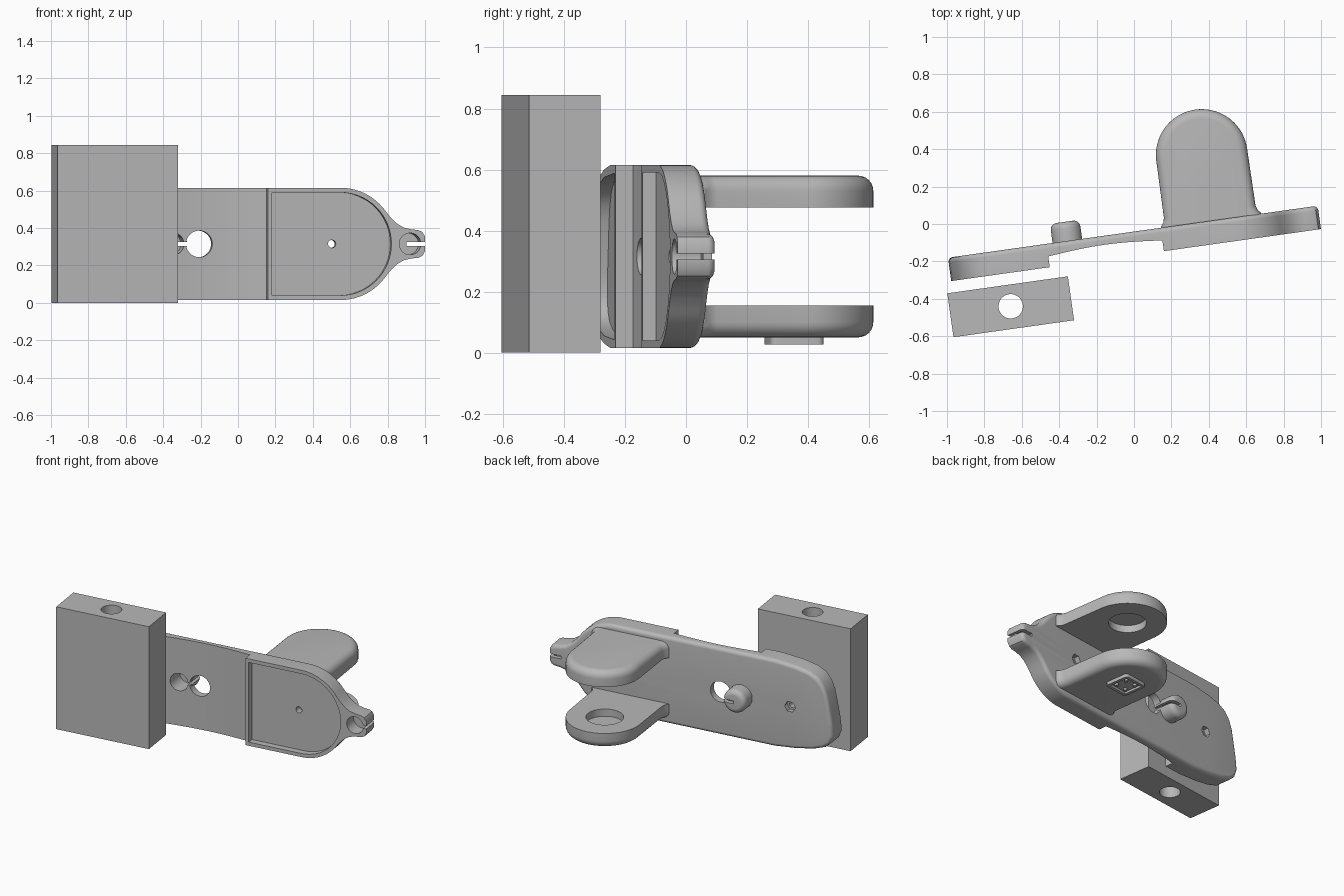
import bpy, bmesh
from math import sin, cos, pi, radians, sqrt

if "Cube" in bpy.data.objects:
    bpy.data.objects.remove(bpy.data.objects["Cube"])

grey = bpy.data.materials.new("plain_grey")
grey.use_nodes = True
grey.diffuse_color = (0.48, 0.48, 0.48, 1)
grey.node_tree.nodes["Principled BSDF"].inputs["Base Color"].default_value = (0.48, 0.48, 0.48, 1)

MID = 0.315          # height of the symmetry plane
FRONT, BACK = -0.166, -0.04
parts = []


def arc(cx, cy, r, a0=0, a1=360, n=48):
    """Points along an arc; a full circle leaves out the repeated end."""
    count = n if a1 - a0 == 360 else n + 1
    angles = [radians(a0 + (a1 - a0) * i / n) for i in range(count)]
    return [(cx + r * cos(a), cy + r * sin(a)) for a in angles]


def rect(x0, x1, y0, y1):
    return [(x0, y0), (x1, y0), (x1, y1), (x0, y1)]


def prism(name, pts, lo, hi, axis="Y", bevel=0, cap=None, skip_base=False):
    """Extrude an outline along Y or Z, optionally rounding the edge of one cap."""
    bm = bmesh.new()
    place = (lambda a, b: (a, lo, b)) if axis == "Y" else (lambda a, b: (a, b, lo))
    face = bm.faces.new([bm.verts.new(place(*p)) for p in pts])
    moved = bmesh.ops.extrude_face_region(bm, geom=[face])["geom"]
    step = (0, hi - lo, 0) if axis == "Y" else (0, 0, hi - lo)
    bmesh.ops.translate(bm, vec=step, verts=[v for v in moved if isinstance(v, bmesh.types.BMVert)])
    bmesh.ops.recalc_face_normals(bm, faces=bm.faces)
    if bevel:
        k = 1 if axis == "Y" else 2
        base = min(p[1] for p in pts)
        edges = [e for e in bm.edges if all(abs(v.co[k] - cap) < 1e-5 for v in e.verts)]
        if skip_base:
            edges = [e for e in edges if any(v.co.y > base + 1e-4 for v in e.verts)]
        bmesh.ops.bevel(bm, geom=edges, offset=bevel, segments=6, profile=0.5,
                        affect="EDGES", clamp_overlap=True)
    mesh = bpy.data.meshes.new(name)
    bm.to_mesh(mesh)
    bm.free()
    obj = bpy.data.objects.new(name, mesh)
    bpy.context.collection.objects.link(obj)
    mesh.materials.append(grey)
    return obj


def part(*args, **kw):
    obj = prism(*args, **kw)
    parts.append(obj)
    return obj


def cut(targets, pts, lo, hi, axis="Y"):
    """Subtract an extruded outline from each target."""
    cutter = prism("cutter", pts, lo, hi, axis)
    cutter.hide_render = True
    for obj in targets:
        mod = obj.modifiers.new("cut", "BOOLEAN")
        mod.operation, mod.solver, mod.object = "DIFFERENCE", "EXACT", cutter
        bpy.context.view_layer.objects.active = obj
        bpy.ops.object.modifier_apply(modifier=mod.name)
    bpy.data.objects.remove(cutter)


# Upright block with a vertical bore
block = part("clamp_block", rect(-1.04, -0.389, -0.465, -0.228), 0, 0.845, "Z")
cut([block], arc(-0.714, -0.344, 0.065), -0.1, 1, "Z")

# Plate outline: round right end running into a small tab, tapered left end
shoulder = arc(0.53, 0, 0.30, 35, 90, 16)[::-1]
neck = [(0.805, 0.137), (0.835, 0.109), (0.87, 0.088), (0.91, 0.078),
        (0.95, 0.074), (0.972, 0.064), (0.986, 0.04)]
half = shoulder + neck
upper = [(u, MID + h) for u, h in half]
lower = [(u, MID - h) for u, h in reversed(half)]
left_end = [(-0.6, 0.015), (-0.75, 0.03), (-0.87, 0.052), (-0.95, 0.08), (-0.99, 0.115),
            (-1.01, 0.17), (-1.0, 0.26), (-0.965, 0.44), (-0.94, 0.5), (-0.9, 0.55),
            (-0.84, 0.58), (-0.75, 0.6), (-0.6, 0.615)]
plate = part("arm_plate", upper + lower + left_end, FRONT, BACK, bevel=0.025, cap=BACK)

# Thin arched middle between the two pads
arch = [(0.138 - 0.616 * i / 16, -0.108 + 0.02 * sin(pi * i / 16)) for i in range(17)]
cut([plate], [(-0.478, -0.3), (0.138, -0.3)] + arch, -0.2, 0.9, "Z")

# Shallow pockets in the front of both pads
cut([plate], [(0.16, MID - 0.275)] + arc(0.53, MID, 0.275, -90, 90, 32) + [(0.16, MID + 0.275)],
    -0.3, -0.122)
inset = [(-0.75 + (u + 0.75) * 0.91, MID + (z - MID) * 0.91) for u, z in left_end[1:-1]]
cut([plate], [(-0.5, 0.042)] + inset + [(-0.5, 0.588)], -0.3, -0.122)

# Screw holes with hexagonal seats on the back
for u in (-0.71, 0.49):
    cut([plate], arc(u, MID, 0.021, n=24), -0.3, 0.1)
    cut([plate], arc(u, MID, 0.038, n=6), -0.075, 0.1)

# Rounded knob on the back, large round opening, sockets and slots
knob = part("cord_knob", arc(-0.365, MID, 0.08), -0.07, 0.063, bevel=0.035, cap=0.063)
cut([plate], arc(-0.222, MID, 0.071), -0.3, 0.1)
cut([plate, knob], arc(-0.365, MID, 0.06), -0.3, 0.03)
cut([plate, knob], rect(-0.365, -0.22, MID - 0.01, MID + 0.01), -0.3, 0.2)
cut([plate], arc(0.906, MID, 0.058), -0.3, -0.07)
cut([plate], rect(0.9, 1.1, MID - 0.01, MID + 0.01), -0.3, 0.2)

# Two round-ended brackets with facing recesses, flared where they meet the plate
CU, CV, R = 0.41, 0.315, 0.245
flare = [(0.275, -0.1), (0.27, -0.035), (0.254, -0.015), (0.247, 0.01)]
outline = ([(CU + w, v) for w, v in flare] + arc(CU, CV, R, 0, 180, 40)
           + [(CU - w, v) for w, v in reversed(flare)])
low = part("lower_bracket", outline, 0.05, 0.155, "Z", bevel=0.085, cap=0.05, skip_base=True)
top = part("upper_bracket", outline, 0.475, 0.58, "Z", bevel=0.085, cap=0.58, skip_base=True)
cut([low], arc(CU, CV, 0.118), 0.105, 0.3, "Z")
cut([top], arc(CU, CV, 0.118), 0.3, 0.525, "Z")

# Square socket frame with four pegs under the lower bracket
s, c = 0.088, 0.02
corners = [(1, 1, 0), (-1, 1, 90), (-1, -1, 180), (1, -1, 270)]
square = [p for sx, sy, a in corners
          for p in arc(CU + sx * (s - c), CV - 0.015 + sy * (s - c), c, a, a + 90, 6)]
frame = part("socket_frame", square, 0.027, 0.06, "Z")
w = 0.068
cut([frame], rect(CU - w, CU + w, CV - 0.015 - w, CV - 0.015 + w), 0, 0.042, "Z")
for i, (sx, sy, a) in enumerate(corners):
    part("socket_peg_%d" % (i + 1), arc(CU + sx * 0.04, CV - 0.015 + sy * 0.04, 0.012, n=16),
         0.028, 0.05, "Z")

# Turn the assembly, then shade it smooth with crisp edges
for obj in parts:
    obj.rotation_euler.z = radians(8)
bpy.ops.object.select_all(action="DESELECT")
for obj in parts:
    obj.select_set(True)
bpy.context.view_layer.objects.active = plate
bpy.ops.object.shade_smooth_by_angle(angle=radians(32))
